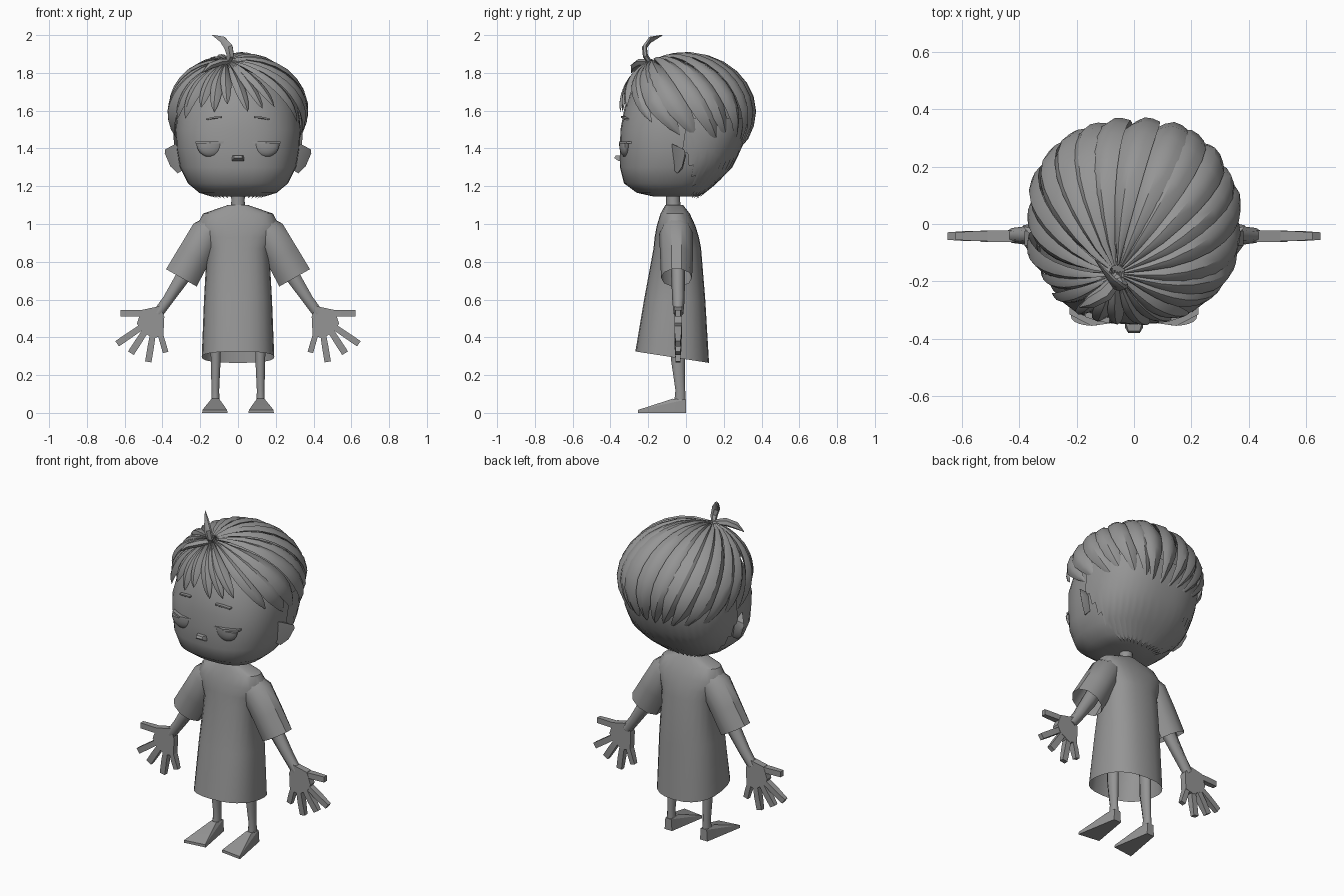
import bpy, bmesh, math, random
from mathutils import Vector

if "Cube" in bpy.data.objects:
    bpy.data.objects.remove(bpy.data.objects["Cube"])

random.seed(4)
grey = bpy.data.materials.new("plain_grey")
grey.diffuse_color = (0.3, 0.3, 0.3, 1)
grey.use_nodes = True
grey.node_tree.nodes["Principled BSDF"].inputs["Base Color"].default_value = grey.diffuse_color


def make(name, verts, faces, angle=35, hull=False):
    """Mesh object from points; hull=True wraps the points instead of using faces."""
    bm = bmesh.new()
    vs = [bm.verts.new(v) for v in verts]
    if hull:
        bmesh.ops.convex_hull(bm, input=vs)
    for f in faces:
        bm.faces.new([vs[i] for i in f])
    bmesh.ops.recalc_face_normals(bm, faces=bm.faces)
    me = bpy.data.meshes.new(name)
    bm.to_mesh(me)
    bm.free()
    ob = bpy.data.objects.new(name, me)
    bpy.context.collection.objects.link(ob)
    me.materials.append(grey)
    bpy.ops.object.select_all(action='DESELECT')
    ob.select_set(True)
    bpy.context.view_layer.objects.active = ob
    bpy.ops.object.shade_smooth_by_angle(angle=math.radians(angle))
    return ob


def loft(name, rings, caps=(True, True), angle=35):
    """Skin a list of equal closed rings."""
    n = len(rings[0])
    faces = [(r * n + i, r * n + (i + 1) % n, (r + 1) * n + (i + 1) % n, (r + 1) * n + i)
             for r in range(len(rings) - 1) for i in range(n)]
    if caps[0]:
        faces.append(tuple(range(n)))
    if caps[1]:
        faces.append(tuple((len(rings) - 1) * n + i for i in range(n)))
    return make(name, [p for r in rings for p in r], faces, angle)


def tube(name, path, radii, n=8, caps=(True, True), angle=35):
    """Tapered limb: radii are (half width across, half depth along y)."""
    pts = [Vector(p) for p in path]
    k = math.sqrt(2) if n == 4 else 1
    rings = []
    for i, p in enumerate(pts):
        t = (pts[min(i + 1, len(pts) - 1)] - pts[max(i - 1, 0)]).normalized()
        u = t.cross(Vector((0, 1, 0))).normalized()
        v = u.cross(t)
        a, b = radii[i]
        rings.append([p + u * (a * k * math.cos(2 * math.pi * (j + .5) / n))
                      + v * (b * k * math.sin(2 * math.pi * (j + .5) / n)) for j in range(n)])
    return loft(name, rings, caps, angle)


def section(rows, z, phi, n, grow=1.0):
    """Point on a rounded-box body described by rows of (z, half width, front y, back y)."""
    for lo, hi in zip(rows, rows[1:]):
        if z <= hi[0]:
            break
    f = min(max((z - lo[0]) / (hi[0] - lo[0]), 0), 1)
    rx, yf, yb = (lo[i] + (hi[i] - lo[i]) * f for i in (1, 2, 3))
    c, s = math.cos(phi), math.sin(phi)
    return Vector((rx * grow * math.copysign(abs(c) ** (2 / n), c),
                   (yf + yb) / 2 + (yb - yf) / 2 * grow * math.copysign(abs(s) ** (2 / n), s), z))


# Head
HEAD = [(1.145, .14, -.17, .06), (1.165, .205, -.26, .095), (1.215, .265, -.328, .155),
        (1.30, .308, -.35, .235), (1.40, .326, -.35, .285), (1.50, .332, -.347, .31),
        (1.62, .32, -.325, .31), (1.72, .275, -.28, .27), (1.79, .205, -.22, .20), (1.83, .10, -.12, .10)]
loft("head", [[section(HEAD, r[0], 2 * math.pi * j / 32, 2.5 if r[0] < 1.55 else 2.15)
               for j in range(32)] for r in HEAD], angle=45)

# Short cropped hair low on the back of the head, with a jagged hairline
COLS, ROWS = 44, 6
verts = []
for j in range(COLS + 1):
    phi = .02 + (math.pi - .04) * j / COLS
    low = 1.40 - .265 * min(1, math.sin(phi) / .6) ** .8 + (.035 if j % 2 else 0)
    verts += [section(HEAD, 1.56 + (low - 1.56) * i / ROWS, phi, 2.5, 1.035) for i in range(ROWS + 1)]
W = ROWS + 1
make("cropped_hair", verts, [(j * W + i, j * W + i + 1, (j + 1) * W + i + 1, (j + 1) * W + i)
                             for j in range(COLS) for i in range(ROWS)], 50)

# Hair locks: meridians fanning out from the crown over a squarish ellipsoid
CENTRE, SIZE = Vector((0, 0, 1.58)), Vector((.368, .368, .325))
CROWN = Vector((-.16, -.46, .873)).normalized()
SIDE = Vector((0, 0, 1)).cross(CROWN).normalized()
AWAY = SIDE.cross(CROWN)


def on_hair(alpha, theta, r):
    d = CROWN * math.cos(theta) + (SIDE * math.cos(alpha) + AWAY * math.sin(alpha)) * math.sin(theta)
    flat = math.hypot(d.x, d.y) + 1e-6
    square = ((abs(d.x) / flat) ** 2.3 + (abs(d.y) / flat) ** 2.3) ** (-1 / 2.3)
    grow = r * (1 + (square - 1) * flat)
    return CENTRE + Vector((d.x * SIZE.x * grow, d.y * SIZE.y * grow, d.z * SIZE.z * r))


N, STEPS = 24, 11
for k in range(N):
    alpha = 2 * math.pi * (k + random.uniform(-.18, .18)) / N
    jitter = random.uniform(-.03, .03)
    end = .3
    while end < 2.75:
        p = on_hair(alpha, end, 1)
        if p.z < 1.48 - .33 * p.y + .02 * (p.y < -.1) + jitter:
            break
        end += .02
    start = .55 if p.y < -.15 else .3
    lift = random.uniform(-.015, .015)
    rings = []
    for i in range(STEPS + 1):
        t = .03 + .97 * i / STEPS
        w = min(1, (1 - t) / start) ** .7 + .012
        half = .68 * 2 * math.pi / N * w
        shape = [(u, .96 + lift + (.062 * (1 - abs(u) ** 1.5) + .035 * u) * min(w, 1)) for u in (-1, -.5, 0, .5, 1)]
        shape.append((0, .96 + lift - .045 * w))
        rings.append([on_hair(alpha + u * half, end * t, r) for u, r in shape])
    loft("hair_lock", rings, angle=32)

# Stray tufts at the crown
tube("crown_sprig", [(-.06, -.18, 1.84), (-.04, -.215, 1.89), (-.05, -.22, 1.935), (-.08, -.19, 1.975), (-.135, -.125, 2.0)],
     [(.012, .014), (.022, .014), (.026, .014), (.02, .01), (.002, .002)], 6)
tube("crown_tuft", [(-.05, -.18, 1.86), (-.10, -.24, 1.855), (-.15, -.27, 1.835), (-.19, -.29, 1.80)],
     [(.014, .02), (.02, .03), (.018, .025), (.002, .002)], 6)

# Small nose
make("nose", [(x, y, z) for x in (-.032, .032) for y, z in ((-.335, 1.365), (-.335, 1.33), (-.36, 1.335))]
     + [(-.02, -.38, 1.35), (.02, -.38, 1.35), (-.02, -.372, 1.362), (.02, -.372, 1.362)], [], hull=True)

for s, side in ((-1, "right"), (1, "left")):
    # Half closed eye: lower half of an ellipsoid with a flat lid line
    rings = []
    for i in range(7):
        a = math.pi / 2 * i / 6.3
        rings.append([(s * .148 + .072 * math.cos(a) * math.cos(b), -.322 + .032 * math.cos(a) * math.sin(b),
                       1.425 - .07 * math.sin(a)) for b in (2 * math.pi * j / 20 for j in range(20))])
    loft(side + "_eye", rings)
    make(side + "_eyelid", [(s * x, y + d, z) for x, y, z in ((.07, -.344, 0), (.148, -.355, 0), (.225, -.315, 0))
                            for d in (0, .03) for z in (1.425, 1.436)], [], hull=True)
    make(side + "_brow", [(s * x, y + d, z + h) for x, y, z in ((.085, -.343, 1.563), (.125, -.337, 1.56), (.17, -.322, 1.55))
                          for d in (-.002, .02) for h in (0, .008)], [], hull=True)

    # Ear: folded leaf flaring backwards
    make(side + "_ear", [(s * x, y, z) for x, y, z in (
        (.30, -.075, 1.41), (.30, -.06, 1.28), (.33, -.075, 1.425), (.385, -.01, 1.395), (.388, -.005, 1.375),
        (.358, -.02, 1.305), (.32, -.045, 1.268), (.30, -.02, 1.40), (.30, -.02, 1.29), (.365, .0, 1.36))], [], hull=True)

    # Short sleeve, open at the cuff, blending into the shoulder
    tube(side + "_sleeve", [(s * .10, -.055, 1.015), (s * .165, -.052, .95), (s * .235, -.05, .83), (s * .30, -.05, .715)],
         [(.055, .06), (.092, .09), (.094, .087), (.098, .082)], 10, (True, False))

    # Arm
    tube(side + "_arm", [(s * .19, -.045, .90), (s * .295, -.042, .715), (s * .37, -.04, .60), (s * .425, -.04, .525)],
         [(.045, .038), (.044, .036), (.033, .033), (.032, .026)], 6, angle=65)

    # Palm and spread fingers
    palm = [(.415, .565), (.45, .552), (.51, .545), (.535, .475), (.515, .435), (.45, .395), (.395, .41), (.39, .51)]
    make(side + "_palm", [(s * x, y, z) for x, z in palm for y in (-.062, -.022)], [], hull=True)
    for name, a, b, w in (("thumb", (.46, .527), (.622, .527), .017), ("index", (.505, .458), (.64, .366), .017),
                          ("middle", (.49, .435), (.567, .316), .018), ("ring", (.45, .42), (.475, .27), .017),
                          ("little", (.415, .43), (.383, .32), .015)):
        m = [(a[i] + b[i]) / 2 for i in (0, 1)]
        tube(f"{side}_{name}_finger", [(s * p[0], -.042, p[1]) for p in (a, m, b)],
             [(w * .9, .018), (w, .018), (w, .013)], 4)

    # Leg and splayed wedge foot
    tube(side + "_leg", [(s * .118, -.045, .55), (s * .118, -.042, .28), (s * .12, -.03, .12), (s * .12, -.033, .04)],
         [(.034, .042), (.028, .04), (.022, .028), (.024, .034)], 8, angle=60)
    make(side + "_foot", [(s * x, y, z) for x, y, z in (
        (.095, 0, 0), (.145, 0, 0), (.055, -.235, 0), (.19, -.253, 0), (.058, -.235, .016), (.188, -.253, .016),
        (.10, -.14, .046), (.15, -.14, .046), (.1, -.07, .075), (.14, -.07, .075), (.1, 0, .07), (.14, 0, .07))],
        [], 20, hull=True)

# Neck
tube("neck", [(0, -.065, 1.05), (0, -.068, 1.12), (0, -.07, 1.2)], [(.045, .042), (.037, .037), (.04, .038)], 10, angle=50)

# Long loose shirt, open at the hem, which drops towards the back
SHIRT = [(.295, .192, -.268, .122), (.60, .18, -.222, .102), (.87, .165, -.172, .08), (.93, .19, -.166, .068),
         (.99, .218, -.155, .05), (1.055, .185, -.135, .02), (1.10, .055, -.11, -.015)]
rings = [[section(SHIRT, r[0], 2 * math.pi * j / 24, 2.4) for j in range(24)] for r in SHIRT]
for p in rings[0]:
    p.z -= (p.y + .073) * .155
loft("shirt", rings, (False, True), 30)
